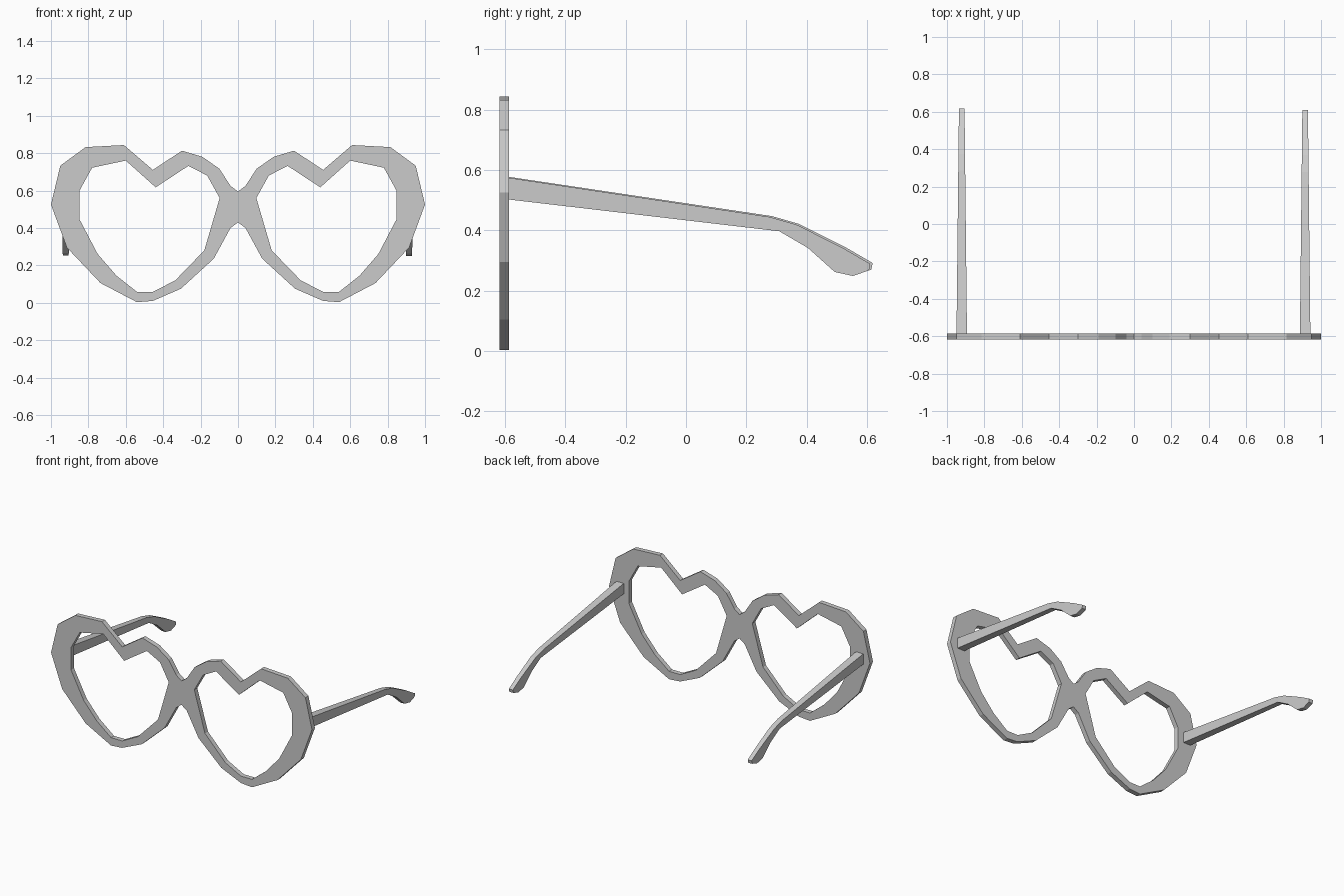
import bpy, bmesh, math
from mathutils import Matrix

if "Cube" in bpy.data.objects:
    bpy.data.objects.remove(bpy.data.objects["Cube"])

# Right half of the rim outline, top centre to bottom centre (x, z)
outer = [(0, .595), (.04, .625), (.10, .717), (.19, .78), (.30, .813), (.455, .71),
         (.61, .843), (.815, .832), (.95, .733), (1, .525), (.915, .295), (.735, .105),
         (.54, .003), (.455, .01), (.305, .075), (.13, .235), (.04, .40), (0, .43)]
# Right heart-shaped lens opening
inner = [(.098, .56), (.165, .68), (.265, .732), (.44, .617), (.60, .76), (.78, .722),
         (.847, .60), (.847, .445), (.75, .26), (.65, .145), (.54, .058), (.455, .058),
         (.335, .12), (.18, .28)]


def mirrored(pts):
    return [(-x, z) for x, z in reversed(pts)]


# Front frame: filled outline with two holes, extruded in depth
curve = bpy.data.curves.new("front_frame_outline", 'CURVE')
curve.dimensions = '2D'
curve.fill_mode = 'BOTH'
curve.extrude = .0165
for loop in (outer + mirrored(outer)[1:-1], inner, mirrored(inner)):
    spline = curve.splines.new('POLY')
    spline.points.add(len(loop) - 1)
    for p, (x, z) in zip(spline.points, loop):
        p.co = (x, z, 0, 1)
    spline.use_cyclic_u = True
outline = bpy.data.objects.new("front_frame_outline", curve)
bpy.context.collection.objects.link(outline)
bpy.context.view_layer.update()
deps = bpy.context.evaluated_depsgraph_get()
mesh = bpy.data.meshes.new_from_object(outline.evaluated_get(deps))
bpy.data.objects.remove(outline)
mesh.transform(Matrix.Translation((0, -.602, 0)) @ Matrix.Rotation(math.pi / 2, 4, 'X'))
bm = bmesh.new()
bm.from_mesh(mesh)
bmesh.ops.remove_doubles(bm, verts=bm.verts, dist=1e-4)
bmesh.ops.recalc_face_normals(bm, faces=bm.faces)
bm.to_mesh(mesh)
bm.free()
for f in mesh.polygons:
    f.use_smooth = False
frame = bpy.data.objects.new("front_frame", mesh)
bpy.context.collection.objects.link(frame)

# Temple arm side profile (y, z), hooked down at the ear end
arm = [(-.586, .577), (.285, .447), (.375, .421), (.53, .343), (.618, .292), (.614, .27),
       (.56, .252), (.50, .265), (.41, .345), (.315, .40), (-.586, .505)]


def temple_arm(name, cx, dy, dz):
    """Side profile given thickness that tapers toward the ear."""
    bm = bmesh.new()
    sides = []
    for s in (-1, 1):
        ring = []
        for y, z in arm:
            t = (y + .586) / 1.2
            shift = t * dy
            ring.append(bm.verts.new((cx + s * (.028 - .013 * t), y + shift, z + dz)))
        sides.append(ring)
        bm.faces.new(ring)
    a, b = sides
    n = len(arm)
    for i in range(n):
        j = (i + 1) % n
        bm.faces.new((a[i], a[j], b[j], b[i]))
    bmesh.ops.recalc_face_normals(bm, faces=bm.faces)
    me = bpy.data.meshes.new(name)
    bm.to_mesh(me)
    bm.free()
    bpy.context.collection.objects.link(bpy.data.objects.new(name, me))


temple_arm("left_temple_arm", -.921, 0, 0)
temple_arm("right_temple_arm", .915, -.008, -.003)
